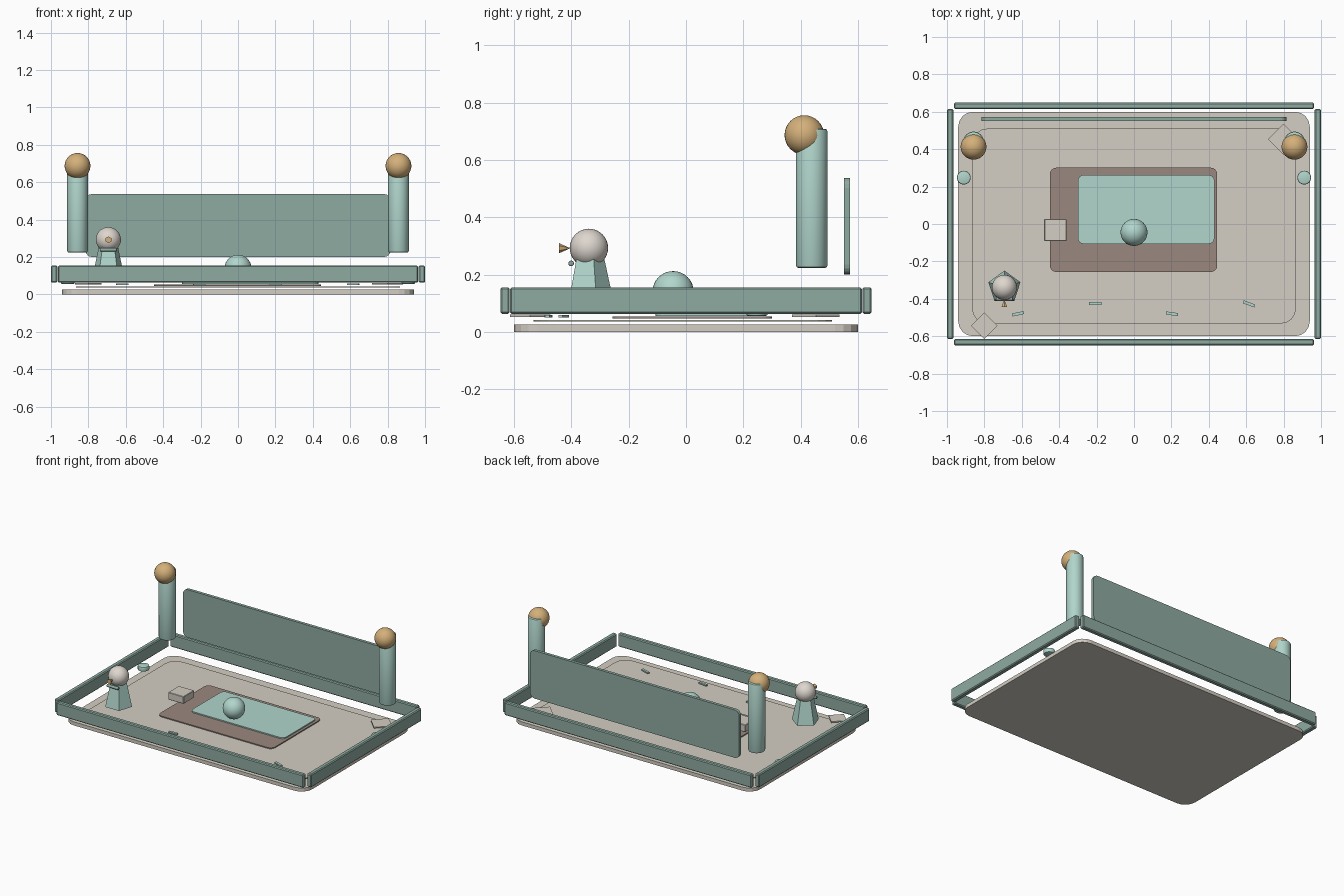
import bpy, bmesh, math
from mathutils import Matrix

if "Cube" in bpy.data.objects:
    bpy.data.objects.remove(bpy.data.objects["Cube"])


def material(name, rgb):
    m = bpy.data.materials.new(name)
    lin = [((c / 255 + 0.055) / 1.055) ** 2.4 for c in rgb]
    m.diffuse_color = (*lin, 1)
    m.use_nodes = True
    m.node_tree.nodes["Principled BSDF"].inputs["Base Color"].default_value = m.diffuse_color
    return m


BEIGE = material("warm beige", (212, 206, 195))
GREEN = material("sage green", (143, 171, 161))
MINT = material("pale mint", (177, 214, 204))
BROWN = material("dusty brown", (154, 137, 126))
GOLD = material("honey gold", (212, 176, 122))
CREAM = material("soft cream", (222, 215, 207))


def finish(name, bm, mat, smooth=False):
    bmesh.ops.recalc_face_normals(bm, faces=bm.faces)
    me = bpy.data.meshes.new(name)
    bm.to_mesh(me)
    bm.free()
    ob = bpy.data.objects.new(name, me)
    bpy.context.collection.objects.link(ob)
    me.materials.append(mat)
    if smooth:
        bpy.context.view_layer.objects.active = ob
        ob.select_set(True)
        bpy.ops.object.shade_smooth_by_angle(angle=math.radians(35))
        ob.select_set(False)
    return ob


def rounded_plate(name, u, v, w, radius, mat, upright=False, seg=4):
    """Rounded rectangle u x v extruded over w (w is z, or y if upright)."""
    pts = []
    corners = [(u[1], v[1], -1, -1), (u[0], v[1], 1, -1), (u[0], v[0], 1, 1), (u[1], v[0], -1, 1)]
    for i, (cu, cv, su, sv) in enumerate(corners):
        for k in range(seg + 1):
            a = math.pi / 2 * (i + k / seg)
            pts.append((cu + su * radius + radius * math.cos(a), cv + sv * radius + radius * math.sin(a)))
    bm = bmesh.new()
    place = (lambda a, b, c: (a, c, b)) if upright else (lambda a, b, c: (a, b, c))
    rings = [[bm.verts.new(place(a, b, c)) for a, b in pts] for c in w]
    n = len(pts)
    bm.faces.new(rings[0])
    bm.faces.new(rings[1])
    for i in range(n):
        j = (i + 1) % n
        bm.faces.new((rings[0][i], rings[0][j], rings[1][j], rings[1][i]))
    return finish(name, bm, mat)


def box(name, center, size, mat, turn=0, bevel=0):
    bm = bmesh.new()
    bmesh.ops.create_cube(bm, size=1)
    bmesh.ops.scale(bm, vec=size, verts=bm.verts)
    if bevel:
        bmesh.ops.bevel(bm, geom=bm.edges[:], offset=bevel, segments=1, affect='EDGES')
    bmesh.ops.transform(bm, matrix=Matrix.Translation(center) @ Matrix.Rotation(math.radians(turn), 4, 'Z'), verts=bm.verts)
    return finish(name, bm, mat)


def ball(name, center, r, mat):
    bm = bmesh.new()
    bmesh.ops.create_uvsphere(bm, u_segments=32, v_segments=16, radius=r)
    bmesh.ops.translate(bm, vec=center, verts=bm.verts)
    return finish(name, bm, mat, True)


def cone(name, center, r1, r2, h, sides, mat, rot=None, smooth=False, bevel=0):
    bm = bmesh.new()
    bmesh.ops.create_cone(bm, cap_ends=True, segments=sides, radius1=r1, radius2=r2, depth=h)
    if bevel:
        rims = [e for e in bm.edges if abs(e.verts[0].co.z - e.verts[1].co.z) < 1e-5]
        bmesh.ops.bevel(bm, geom=rims, offset=bevel, segments=2, profile=0.5, affect='EDGES')
    bmesh.ops.transform(bm, matrix=Matrix.Translation(center) @ (rot or Matrix()), verts=bm.verts)
    return finish(name, bm, mat, smooth)


# Floor slab, raised panel and rugs
rounded_plate("floor_slab", (-0.94, 0.94), (-0.6, 0.6), (0, 0.025), 0.08, BEIGE)
rounded_plate("floor_panel", (-0.866, 0.866), (-0.532, 0.51), (0.036, 0.042), 0.08, BEIGE)
rounded_plate("brown_mat", (-0.45, 0.445), (-0.257, 0.301), (0.046, 0.053), 0.035, BROWN)
rounded_plate("mint_mat", (-0.30, 0.43), (-0.106, 0.262), (0.056, 0.064), 0.03, MINT)

# Corner diamonds and floor dashes
box("front_diamond", (-0.8, -0.544, 0.056), (0.1, 0.1, 0.008), BEIGE, 45)
box("back_diamond", (0.8, 0.453, 0.056), (0.117, 0.117, 0.008), BEIGE, 45)
for i, (x, y, t) in enumerate([(-0.62, -0.48, 12), (-0.207, -0.425, 2), (0.203, -0.48, -8), (0.615, -0.427, -20)]):
    box(f"floor_dash_{i + 1}", (x, y, 0.055), (0.065, 0.016, 0.009), MINT, t)

# Surrounding rails
for s, side in ((-1, "front"), (1, "back")):
    box(f"{side}_rail", (0, s * 0.632, 0.109), (1.925, 0.033, 0.092), GREEN, bevel=0.006)
for s, side in ((-1, "left"), (1, "right")):
    box(f"{side}_rail", (s * 0.983, 0, 0.109), (0.034, 1.23, 0.092), GREEN, bevel=0.006)
    # Posts, knobs and small side pegs
    cone(f"{side}_post", (s * 0.858, 0.439, 0.466), 0.055, 0.055, 0.486, 32, MINT, smooth=True, bevel=0.009)
    ball(f"{side}_knob", (s * 0.858, 0.413, 0.687), 0.069, GOLD)
    cone(f"{side}_peg", (s * 0.91, 0.248, 0.072), 0.037, 0.037, 0.032, 24, MINT, smooth=True, bevel=0.006)

# Back panel
rounded_plate("back_panel", (-0.815, 0.815), (0.20, 0.537), (0.552, 0.573), 0.035, GREEN, upright=True)

# Loose block and ball
box("small_block", (-0.42, -0.033, 0.115), (0.12, 0.118, 0.052), BEIGE, bevel=0.003)
ball("play_ball", (0, -0.045, 0.14), 0.072, MINT)

# Bird figure: five-sided body, head, beak and scarf bar
FX, FY = -0.693, -0.339
cone("figure_body", (FX, FY, 0.178), 0.09, 0.051, 0.18, 5, MINT,
     Matrix.Rotation(math.pi / 2 - math.atan2(0, 1), 4, 'Z'))
body = bpy.data.objects["figure_body"].data
# turn the body so that one corner points to the back
top = max(body.vertices, key=lambda v: (v.co.x - FX) ** 2 + (v.co.y - FY) ** 2)
ang = math.pi / 2 - math.atan2(top.co.y - FY, top.co.x - FX)
body.transform(Matrix.Translation((FX, FY, 0)) @ Matrix.Rotation(ang, 4, 'Z') @ Matrix.Translation((-FX, -FY, 0)))
ball("figure_head", (FX, FY, 0.293), 0.067, CREAM)
cone("figure_beak", (FX, -0.425, 0.292), 0.018, 0.001, 0.038, 6, GOLD, Matrix.Rotation(-math.pi / 2, 4, 'X'))
cone("figure_scarf", (FX, -0.401, 0.239), 0.01, 0.01, 0.09, 12, GREEN,
     Matrix.Rotation(math.pi / 2, 4, 'Y'), smooth=True, bevel=0.004)
